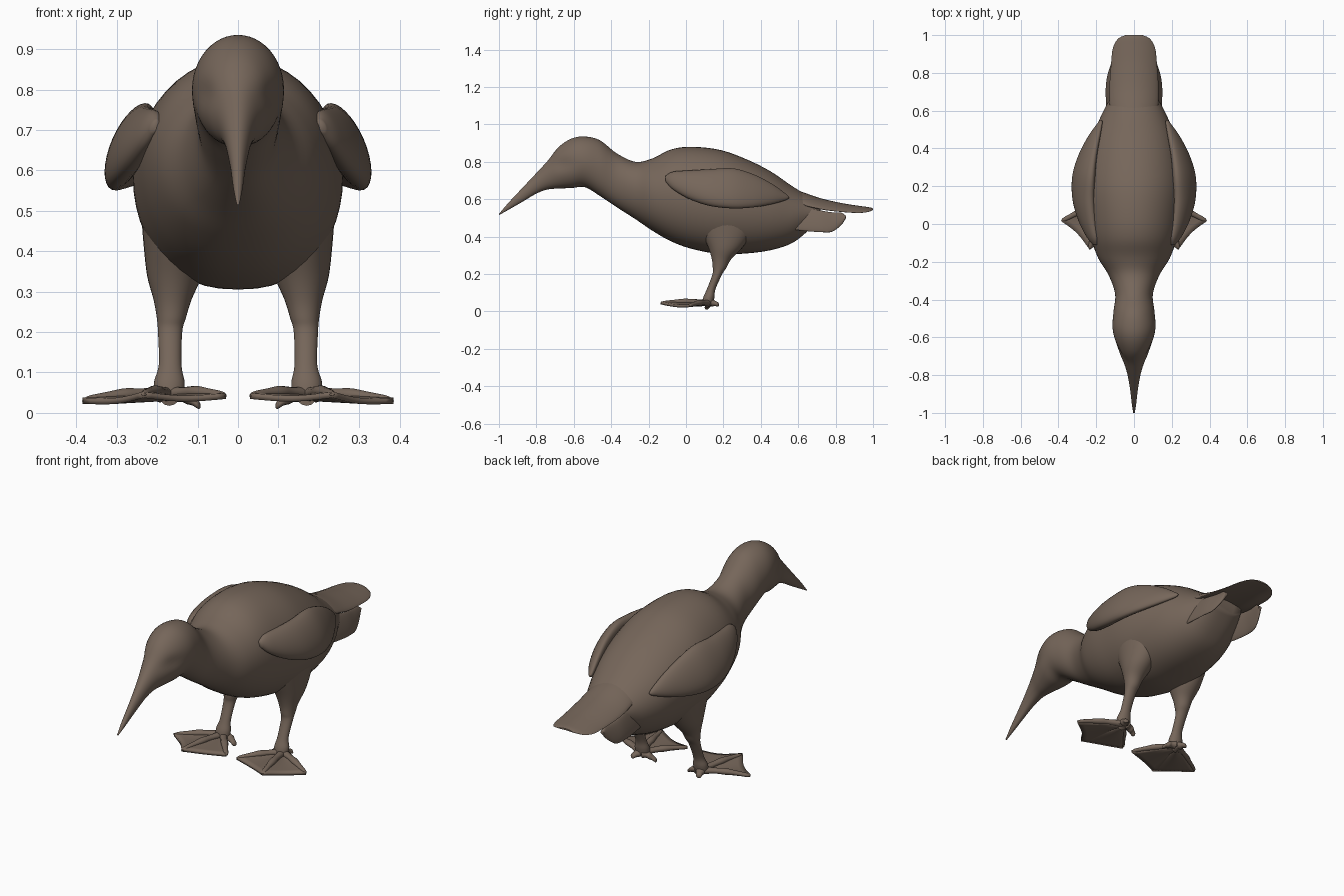
import bpy
import bmesh
import math
from mathutils import Vector

cube = bpy.data.objects.get("Cube")
if cube:
    bpy.data.objects.remove(cube, do_unlink=True)

brown = bpy.data.materials.new("plumage_brown")
brown.use_nodes = True
colour = (0.18, 0.133, 0.102, 1)
brown.diffuse_color = colour
shader = brown.node_tree.nodes["Principled BSDF"]
shader.inputs["Base Color"].default_value = colour
shader.inputs["Roughness"].default_value = 0.8


def finish(name, bm, mirror=False, thickness=0):
    """Turn a bmesh into a smooth object, optionally thickened and mirrored."""
    bmesh.ops.recalc_face_normals(bm, faces=bm.faces)
    mesh = bpy.data.meshes.new(name)
    bm.to_mesh(mesh)
    bm.free()
    mesh.materials.append(brown)
    mesh.shade_smooth()
    mesh.set_sharp_from_angle(angle=math.radians(60))
    obj = bpy.data.objects.new(name, mesh)
    bpy.context.collection.objects.link(obj)
    if thickness:
        mod = obj.modifiers.new("thickness", 'SOLIDIFY')
        mod.thickness = thickness
        mod.offset = 0
    if mirror:
        obj.modifiers.new("mirror", 'MIRROR')
    return obj


def smooth_rows(rows, steps=5):
    """Catmull-Rom interpolation through rows of numbers."""
    out = []
    for i in range(len(rows) - 1):
        a, b, c, d = (rows[min(max(i + k, 0), len(rows) - 1)] for k in (-1, 0, 1, 2))
        for s in range(steps):
            t = s / steps
            out.append([q + t / 2 * (r - p + t * (2 * p - 5 * q + 4 * r - e
                        + t * (3 * (q - r) + e - p)))
                        for p, q, r, e in zip(a, b, c, d)])
    out.append(list(rows[-1]))
    return out


def loft(name, rows, section, sides=32, power=1, warp=None, mirror=False):
    """Skin elliptical rings; section(row) gives centre and two half axes."""
    bm = bmesh.new()
    rings = []
    for row in smooth_rows(rows):
        centre, u, v = (Vector(w) for w in section(*row))
        ring = []
        for k in range(sides):
            a = math.tau * k / sides
            c, s = math.cos(a), math.sin(a)
            if s < 0:
                c = math.copysign(abs(c) ** power, c)
            co = centre + u * c + v * s
            ring.append(bm.verts.new(warp(co) if warp else co))
        rings.append(ring)
    for r, q in zip(rings, rings[1:]):
        for k in range(sides):
            j = (k + 1) % sides
            bm.faces.new((r[k], r[j], q[j], q[k]))
    bm.faces.new(rings[0])
    bm.faces.new(rings[-1])
    return finish(name, bm, mirror)


# Body, neck, head and beak in one skin: y, top, bottom, half width
body = [
    (-1, .521, .515, .004), (-.95, .58, .543, .012), (-.88, .655, .583, .02),
    (-.8, .74, .63, .034), (-.74, .805, .652, .052), (-.68, .88, .657, .08),
    (-.61, .925, .66, .105), (-.54, .935, .664, .114), (-.46, .915, .617, .108),
    (-.37, .845, .557, .1), (-.27, .8, .493, .135), (-.18, .818, .432, .19),
    (-.08, .866, .375, .225), (.03, .88, .335, .245), (.18, .864, .307, .26),
    (.32, .815, .31, .25), (.45, .75, .327, .222), (.56, .675, .362, .18),
    (.64, .625, .42, .14), (.72, .575, .5, .1)]


def eye_socket(co):
    # Shallow hollow running from the beak base past the eye
    d = ((co.y + .68) / .07) ** 2 + ((co.z - .79) / .035) ** 2
    return Vector((co.x * (1 - .12 * math.exp(-d)), co.y, co.z))


loft("body_head_and_beak", body,
     lambda y, t, b, w: ((0, y, (t + b) / 2), (w, 0, 0), (0, 0, (t - b) / 2)),
     sides=48, power=.85, warp=eye_socket)

# Folded wings: y, x, z, half height, half thickness, leaning outward at the bottom
wing = [
    (-.11, .205, .71, .015, .01), (-.07, .22, .7, .05, .025),
    (.02, .246, .677, .082, .04), (.13, .266, .662, .105, .046),
    (.25, .266, .658, .115, .044), (.36, .246, .645, .095, .036),
    (.46, .212, .628, .058, .026), (.53, .182, .613, .02, .013),
    (.55, .174, .61, .005, .004)]
loft("folded_wing", wing,
     lambda y, x, z, h, t: ((x, y, z), (-.4 * h, 0, .92 * h), (.92 * t, 0, .4 * t)),
     mirror=True)

# Tail fan, arched down at the sides
tail = [(.48, .64, .09, .03), (.6, .615, .125, .03), (.72, .585, .13, .02),
        (.84, .565, .122, .013), (.93, .555, .112, .009), (.98, .55, .085, .007),
        (1, .547, .045, .004)]
loft("tail_fan", tail,
     lambda y, z, w, t: ((0, y, z), (w, 0, 0), (0, 0, t)),
     warp=lambda co: co - Vector((0, 0, 2.2 * co.x ** 2)))

# Feather flaps hanging below each side of the tail
flap = [(.56, .125, .5, .06), (.64, .13, .492, .062), (.72, .132, .482, .058),
        (.78, .126, .478, .052), (.83, .115, .495, .033), (.855, .11, .505, .006)]
loft("tail_side_flap", flap,
     lambda y, x, z, h: ((x, y, z), (-.25 * h, 0, h), (.01, 0, .002)), mirror=True)

# Thigh and shank: z, x, y, half width, half depth
leg = [(.5, .15, .22, .09, .16), (.42, .15, .22, .084, .135),
       (.34, .157, .21, .068, .09), (.28, .162, .19, .047, .052),
       (.235, .165, .18, .036, .037), (.2, .168, .168, .03, .026),
       (.12, .168, .135, .028, .023), (.075, .17, .122, .038, .03),
       (.035, .17, .115, .036, .03)]
loft("leg", leg,
     lambda z, x, y, w, d: ((x, y, z), (w, 0, 0), (0, d, 0)), mirror=True)

# Webbed foot: a fan from the heel to three toe tips with scalloped edges
heel = Vector((.175, .125, .045))
tips = [Vector((.385, .015, .03)), Vector((.235, -.135, .045)), Vector((.03, -.055, .042))]
bm = bmesh.new()
spokes = []
steps = 10
for i in range(2 * steps + 1):
    seg = min(i // steps, 1)
    t = i / steps - seg
    sag = math.sin(math.pi * t)
    edge = tips[seg].lerp(tips[seg + 1], t).lerp(heel, .06 * sag)
    spoke = []
    for r in range(1, 9):
        co = heel.lerp(edge, r / 8)
        co.z -= .008 * sag
        spoke.append(bm.verts.new(co))
    spokes.append(spoke)
centre = bm.verts.new(heel)
for a, b in zip(spokes, spokes[1:]):
    bm.faces.new((centre, a[0], b[0]))
    for k in range(7):
        bm.faces.new((a[k], a[k + 1], b[k + 1], b[k]))
finish("foot_web", bm, mirror=True, thickness=.015)


def toe(name, start, end, radius):
    """Tapered toe with a raised knuckle halfway."""
    side = (end - start).cross(Vector((0, 0, 1))).normalized()
    rows = [(0, 1.2), (.3, .9), (.5, 1), (.7, .75), (.93, .6), (1, .1)]
    loft(name, rows, lambda t, r: (
        start.lerp(end, t) + Vector((0, 0, .008 * math.sin(math.pi * t))),
        side * radius * r, (0, 0, radius * r * .85)), sides=12, mirror=True)


for label, tip in zip(("outer", "middle", "inner"), tips):
    toe(label + "_toe", heel, tip, .018)

# Small hind toe pointing down and inward
toe("hind_toe", Vector((.16, .13, .045)), Vector((.093, .11, .016)), .02)
toe("heel_pad", Vector((.17, .11, .04)), Vector((.195, .175, .035)), .022)
